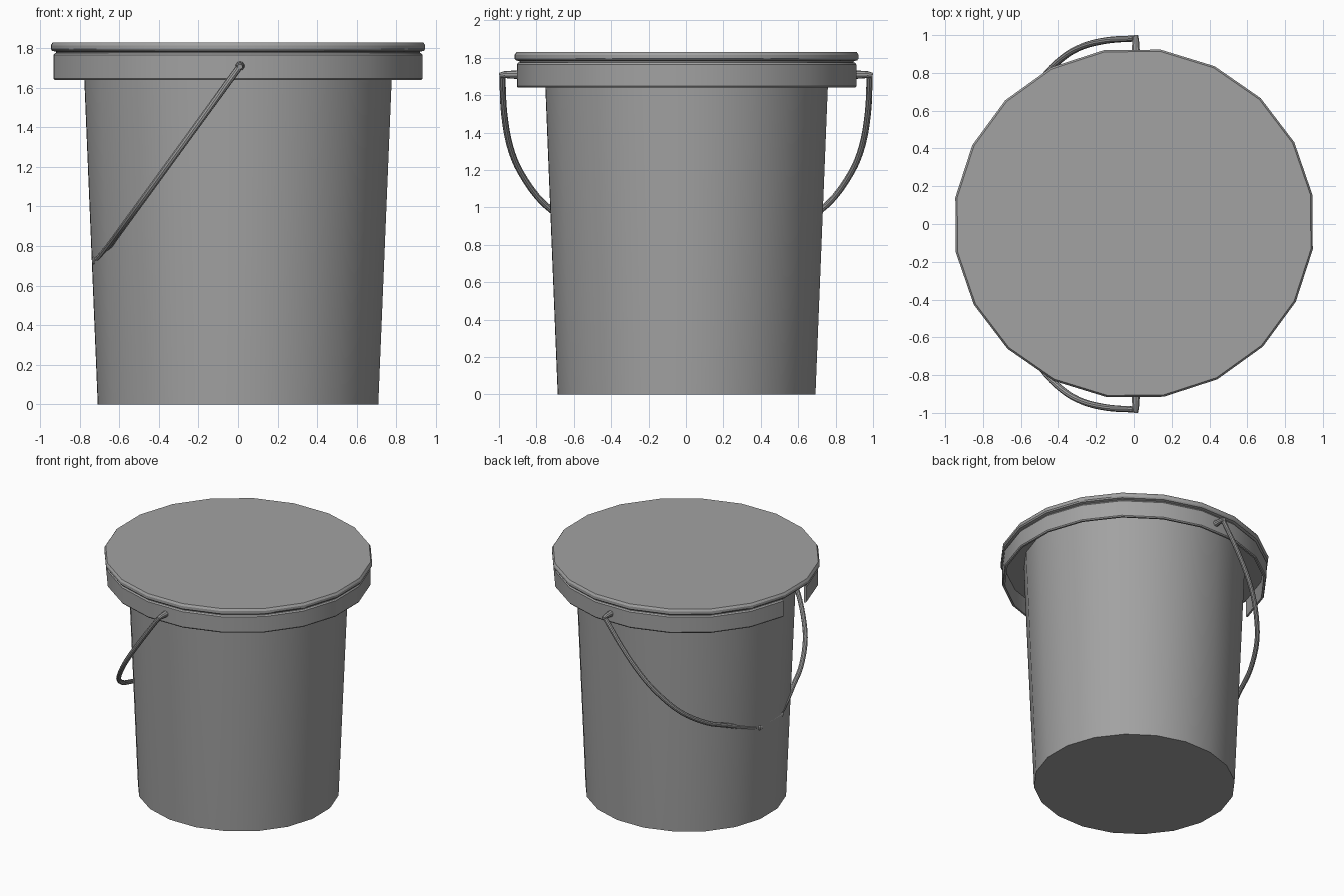
import bpy, bmesh, math
from mathutils import Vector

if "Cube" in bpy.data.objects:
    bpy.data.objects.remove(bpy.data.objects["Cube"])

SIDES = 20
OFFSET = math.radians(9.5)
SQUASH_Y = 0.972   # slightly oval plan

grey = bpy.data.materials.new("grey_plastic")
grey.diffuse_color = (0.36, 0.36, 0.36, 1)
grey.use_nodes = True
grey.node_tree.nodes["Principled BSDF"].inputs["Base Color"].default_value = grey.diffuse_color


def finish(bm, name):
    bmesh.ops.recalc_face_normals(bm, faces=bm.faces)
    mesh = bpy.data.meshes.new(name)
    bm.to_mesh(mesh)
    bm.free()
    mesh.materials.append(grey)
    mesh.shade_smooth()
    mesh.set_sharp_from_angle(angle=math.radians(30))
    obj = bpy.data.objects.new(name, mesh)
    bpy.context.collection.objects.link(obj)
    return obj


def lathe(name, profile, closed=False, gap=None):
    """Turn (radius, z) points; an open profile is capped, a closed one makes a ring."""
    bm = bmesh.new()
    cols = []
    for i in range(SIDES):
        a = OFFSET + math.tau * i / SIDES
        cols.append([bm.verts.new((r * math.cos(a), r * SQUASH_Y * math.sin(a) + 0.003, z))
                     for r, z in profile])
    n = len(profile)
    for i in range(SIDES):
        if i == gap:
            continue
        p, q = cols[i], cols[(i + 1) % SIDES]
        for j in range(n if closed else n - 1):
            k = (j + 1) % n
            bm.faces.new((p[j], q[j], q[k], p[k]))
    if not closed:
        bm.faces.new([c[0] for c in cols])
        bm.faces.new([c[-1] for c in cols])
    elif gap is not None:
        bm.faces.new(cols[gap])
        bm.faces.new(cols[(gap + 1) % SIDES])
    return finish(bm, name)


def tube(name, points, radii, sides=10):
    """Round bar swept along a path with a radius per point."""
    bm = bmesh.new()
    pts = [Vector(p) for p in points]
    side = Vector((0.803, 0, -0.596)).cross(Vector((0, 1, 0))).normalized()
    rings = []
    for i, p in enumerate(pts):
        t = (pts[min(i + 1, len(pts) - 1)] - pts[max(i - 1, 0)]).normalized()
        u = (side - t * side.dot(t)).normalized()
        v = t.cross(u)
        rings.append([bm.verts.new(p + radii[i] * (u * math.cos(math.tau * k / sides)
                                                   + v * math.sin(math.tau * k / sides)))
                      for k in range(sides)])
    for a, b in zip(rings, rings[1:]):
        for k in range(sides):
            m = (k + 1) % sides
            bm.faces.new((a[k], a[m], b[m], b[k]))
    bm.faces.new(rings[0])
    bm.faces.new(rings[-1])
    return finish(bm, name)


def smooth_path(points, steps=4):
    """Catmull-Rom smoothing of a coarse path."""
    p = [Vector(v) for v in points]
    p = [2 * p[0] - p[1]] + p + [2 * p[-1] - p[-2]]
    out = []
    for a, b, c, d in zip(p, p[1:], p[2:], p[3:]):
        for s in range(steps):
            t = s / steps
            out.append(0.5 * (2 * b + (c - a) * t + (2 * a - 5 * b + 4 * c - d) * t * t
                              + (3 * b - a - 3 * c + d) * t ** 3))
    return out + [p[-2]]


# Tapered bucket body
lathe("bucket_body", [(0.717, 0.0), (0.786, 1.65), (0.79, 1.785)])

# Hanging skirt around the rim, with one panel left open
lathe("rim_skirt", [(0.925, 1.64), (0.938, 1.64), (0.944, 1.648), (0.944, 1.765),
                    (0.936, 1.775), (0.925, 1.775)], closed=True, gap=9)

# Flat lid with a rounded edge
lathe("lid", [(0.928, 1.772), (0.93, 1.782), (0.95, 1.787), (0.957, 1.797),
              (0.957, 1.815), (0.947, 1.83)])

# Wire handle, hanging against the left side: (y, z) of one half, mirrored
half = [(0.982, 1.70), (0.973, 1.51), (0.942, 1.33), (0.88, 1.18), (0.76, 1.02),
        (0.58, 0.895), (0.40, 0.82), (0.24, 0.757), (0.12, 0.728)]
half = [(0.01 - 0.728 * (1.71 - z) - 0.012 * max(0, 1 - y / 0.3), y, z) for y, z in half]
bow = smooth_path(half + [(x, -y, z) for x, y, z in reversed(half)])
tube("handle_wire", bow, [0.017] * len(bow))

# Pegs joining the wire to the rim
for label, s in (("back", 1), ("front", -1)):
    tube("handle_peg_" + label,
         [(0.01, s * 0.89, 1.71), (0.01, s * 0.975, 1.71), (0.01, s * 0.998, 1.706)],
         [0.024, 0.018, 0.013])

# Grip sleeve in the middle of the handle
gx, gz = half[-1][0], half[-1][2]
tube("handle_grip", [(gx, -0.15, gz), (gx, -0.14, gz), (gx, 0.14, gz), (gx, 0.15, gz)],
     [0.02, 0.027, 0.027, 0.02], sides=12)
